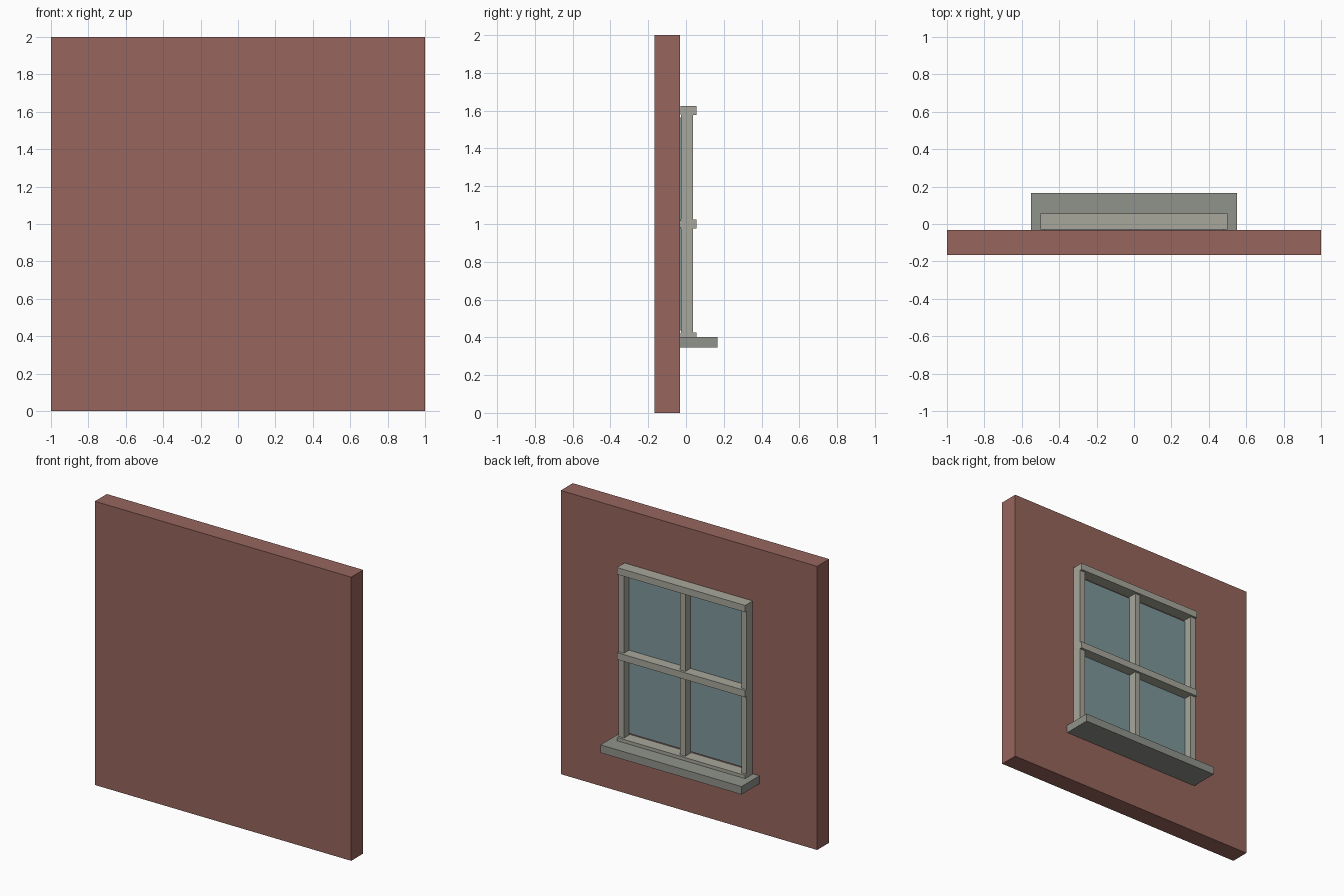
import bpy

if "Cube" in bpy.data.objects:
    bpy.data.objects.remove(bpy.data.objects["Cube"])


def material(name, rgb):
    m = bpy.data.materials.new(name)
    m.diffuse_color = (*rgb, 1)
    m.use_nodes = True
    m.node_tree.nodes["Principled BSDF"].inputs["Base Color"].default_value = m.diffuse_color
    return m


def box(name, x, y, z, mat):
    """Box from (min, max) ranges on each axis."""
    lo, hi = zip(x, y, z)
    bpy.ops.mesh.primitive_cube_add(size=1, location=[(a + b) / 2 for a, b in zip(lo, hi)])
    ob = bpy.context.object
    ob.name = name
    ob.scale = [b - a for a, b in zip(lo, hi)]
    bpy.ops.object.transform_apply(location=False, rotation=False, scale=True)
    ob.data.materials.append(mat)
    return ob


brick = material("brick_red", (0.31, 0.13, 0.11))
paint = material("frame_paint", (0.39, 0.39, 0.33))
stone = material("sill_stone", (0.28, 0.29, 0.26))
glass = material("glass_blue", (0.21, 0.31, 0.33))

# wall and projecting sill
box("wall", (-1, 1), (-0.167, -0.033), (0, 2), brick)
box("window_sill", (-0.55, 0.55), (-0.033, 0.167), (0.347, 0.403), stone)

# horizontal rails, slightly prouder than the stiles
for name, z in (("bottom", 0.402), ("middle", 1.0), ("top", 1.6)):
    box(name + "_rail", (-0.5, 0.5), (-0.029, 0.055), (z - 0.024, z + 0.024), paint)

# outer stiles and centre mullion
for name, x in (("left_stile", -0.479), ("mullion", 0.0), ("right_stile", 0.479)):
    box(name, (x - 0.021, x + 0.021), (-0.026, 0.038), (0.4, 1.6), paint)

# four glass panes
for row, z in (("lower", (0.437, 0.985)), ("upper", (1.015, 1.565))):
    for side, x in (("left", (-0.48, -0.015)), ("right", (0.015, 0.48))):
        box(f"{row}_{side}_pane", x, (-0.033, -0.02), z, glass)
